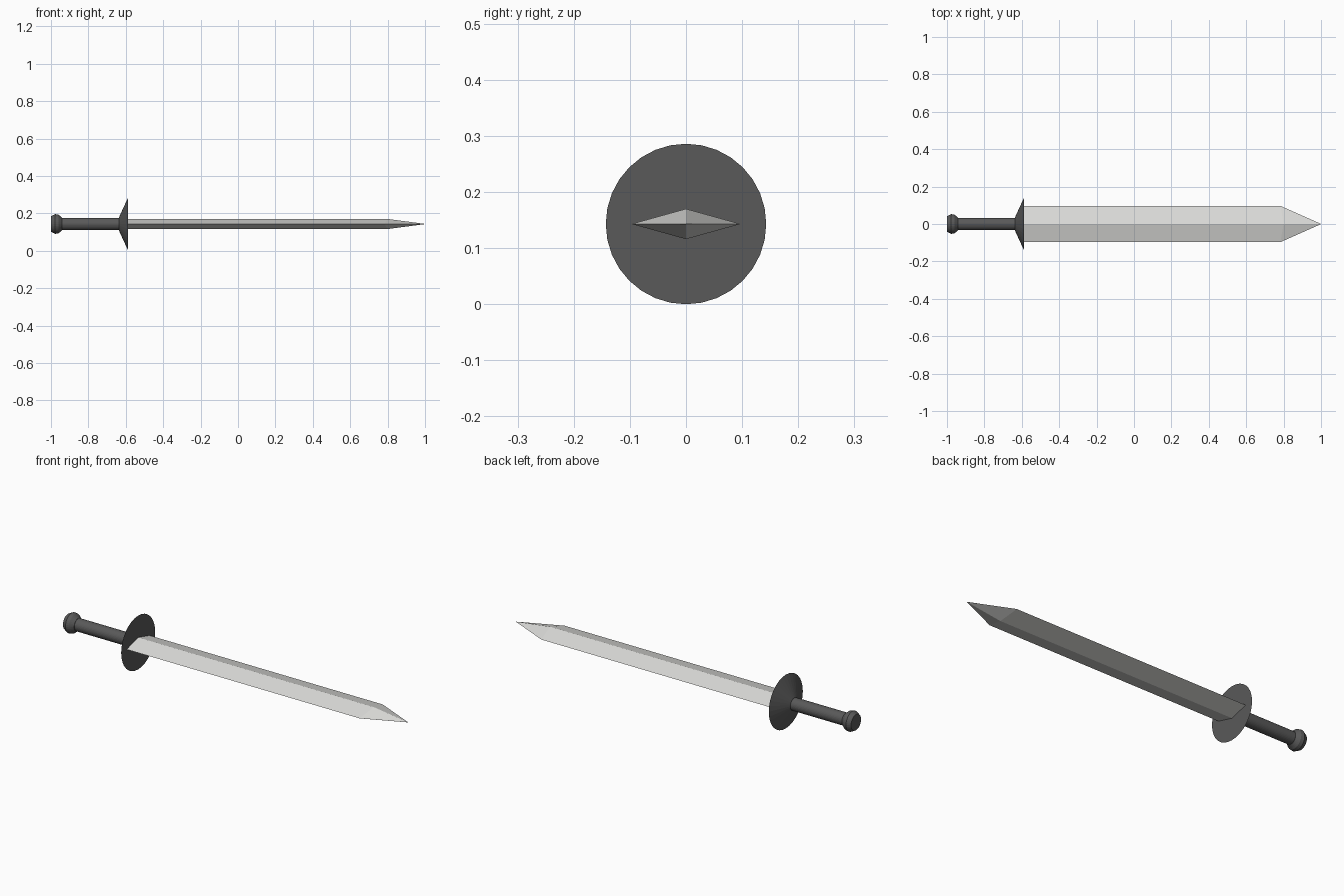
import bpy, bmesh, math

if "Cube" in bpy.data.objects:
    bpy.data.objects.remove(bpy.data.objects["Cube"])

CZ = 0.143   # height of the sword's axis
SIDES = 32


def material(name, value):
    m = bpy.data.materials.new(name)
    m.diffuse_color = (*value, 1)
    m.use_nodes = True
    m.node_tree.nodes["Principled BSDF"].inputs["Base Color"].default_value = m.diffuse_color
    return m


steel = material("pale_steel", (0.72, 0.72, 0.70))
iron = material("dark_iron", (0.10, 0.10, 0.10))


def loft(name, rings, mat):
    """Skin a list of rings (equal-length point lists) and cap both ends."""
    bm = bmesh.new()
    vs = [[bm.verts.new(p) for p in ring] for ring in rings]
    n = len(vs[0])
    for a, b in zip(vs, vs[1:]):
        for i in range(n):
            j = (i + 1) % n
            bm.faces.new((a[i], a[j], b[j], b[i]))
    bm.faces.new(vs[0][::-1])
    bm.faces.new(vs[-1])
    bmesh.ops.remove_doubles(bm, verts=bm.verts[:], dist=1e-5)
    bmesh.ops.recalc_face_normals(bm, faces=bm.faces[:])
    me = bpy.data.meshes.new(name)
    bm.to_mesh(me)
    bm.free()
    me.materials.append(mat)
    ob = bpy.data.objects.new(name, me)
    bpy.context.collection.objects.link(ob)
    return ob


def turned(name, profile):
    """Lathe an (x, radius) profile around the sword's axis."""
    ang = [2 * math.pi * i / SIDES for i in range(SIDES)]
    rings = [[(x, r * math.cos(a), CZ + r * math.sin(a)) for a in ang]
             for x, r in profile]
    return loft(name, rings, iron)


def diamond(x_edge, x_ridge, w, t):
    return [(x_edge, w, CZ), (x_ridge, 0, CZ + t),
            (x_edge, -w, CZ), (x_ridge, 0, CZ - t)]


# Hilt: pommel, grip and flared guard
turned("pommel", [(-1.0, 0.042), (-0.978, 0.053), (-0.96, 0.05), (-0.94, 0.034)])
turned("grip", [(-0.945, 0.033), (-0.63, 0.033)])
turned("guard", [(-0.637, 0.034), (-0.587, 0.143)])

# Blade: diamond section narrowing to a point
loft("blade", [diamond(-0.59, -0.59, 0.097, 0.027),
               diamond(0.783, 0.80, 0.097, 0.027),
               diamond(1.0, 1.0, 0.0005, 0.0005)], steel)
